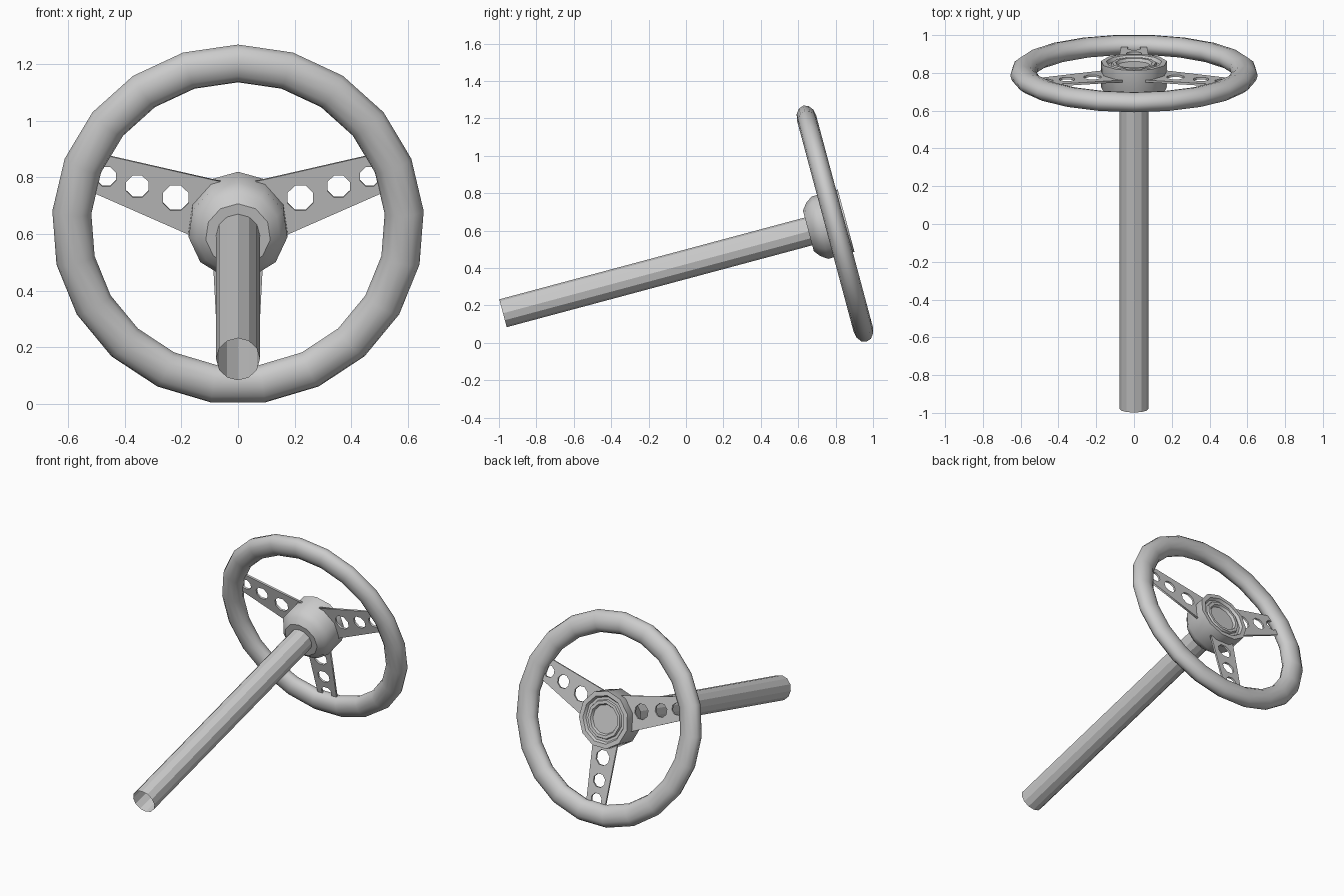
import bpy, bmesh
from math import sin, cos, pi, radians, atan2, hypot
from mathutils import Matrix

if "Cube" in bpy.data.objects:
    bpy.data.objects.remove(bpy.data.objects["Cube"])

# Wheel frame: local x = right, local y = up the wheel, local z = down the column
FRAME = Matrix.Translation((0, 0.797, 0.634)) @ Matrix.Rotation(radians(105), 4, 'X')


def activate(obj):
    bpy.ops.object.select_all(action='DESELECT')
    obj.select_set(True)
    bpy.context.view_layer.objects.active = obj


def lathe(name, profile, sides, closed=False, smooth=None):
    """Revolve (radius, z) points about local z, first vertex at the top."""
    bm = bmesh.new()
    rings = []
    for k in range(sides):
        a = pi / 2 + 2 * pi * k / sides
        rings.append([bm.verts.new((r * cos(a), r * sin(a), z)) for r, z in profile])
    n = len(profile)
    for k in range(sides):
        a, b = rings[k], rings[(k + 1) % sides]
        for i in range(n if closed else n - 1):
            j = (i + 1) % n
            bm.faces.new((a[i], b[i], b[j], a[j]))
    bmesh.ops.remove_doubles(bm, verts=bm.verts, dist=1e-5)
    bmesh.ops.recalc_face_normals(bm, faces=bm.faces)
    mesh = bpy.data.meshes.new(name)
    bm.to_mesh(mesh)
    bm.free()
    obj = bpy.data.objects.new(name, mesh)
    bpy.context.collection.objects.link(obj)
    obj.matrix_world = FRAME
    if smooth:
        activate(obj)
        bpy.ops.object.shade_smooth_by_angle(angle=radians(smooth))
    return obj


def circle(cx, cy, r, n=8):
    return [(cx + r * cos(2 * pi * (k + .5) / n), cy + r * sin(2 * pi * (k + .5) / n))
            for k in range(n)]


def spoke(name, outline, holes):
    """Thin flat plate with drilled holes."""
    curve = bpy.data.curves.new(name, 'CURVE')
    curve.dimensions = '2D'
    curve.fill_mode = 'BOTH'
    curve.extrude = 0.006
    for loop in [outline] + [circle(*h) for h in holes]:
        s = curve.splines.new('POLY')
        s.points.add(len(loop) - 1)
        for p, (x, y) in zip(s.points, loop):
            p.co = (x, y, 0, 1)
        s.use_cyclic_u = True
    obj = bpy.data.objects.new(name, curve)
    bpy.context.collection.objects.link(obj)
    obj.matrix_world = FRAME
    activate(obj)
    bpy.ops.object.convert(target='MESH')


# Rim: oval tube section swept around 21 sides
section = [(0.588 + 0.069 * cos(2 * pi * k / 12), 0.053 * sin(2 * pi * k / 12)) for k in range(12)]
lathe("rim", section, 21, closed=True, smooth=40)

# Hub: tapered back, straight wall, stepped rings and centre button on the driver's side
lathe("hub", [(0, 0.147), (0.115, 0.147), (0.15, 0.12), (0.176, 0.083), (0.176, -0.062),
              (0.148, -0.062), (0.138, -0.045), (0.122, -0.045), (0.117, -0.058),
              (0.098, -0.058), (0.09, -0.042), (0, -0.042)], 11, smooth=35)

# Steering column: open tube
lathe("column", [(0.077, 0.14), (0.077, 1.838)], 12)

# Side spokes, mirrored
side = [(0.05, 0.155), (0.49, 0.259), (0.535, 0.128), (0.15, -0.047)]
side_holes = [(0.22, 0.098, 0.049), (0.355, 0.14, 0.043), (0.465, 0.176, 0.038)]
for label, m in (("right", 1), ("left", -1)):
    spoke(label + "_spoke", [(m * x, y) for x, y in side],
          [(m * x, y, r) for x, y, r in side_holes])

# Lower spoke
lower_holes = [(0, -hypot(x, y), r) for x, y, r in side_holes]
spoke("lower_spoke", [(-0.088, -0.14), (0.088, -0.14), (0.067, -0.55), (-0.067, -0.55)], lower_holes)
